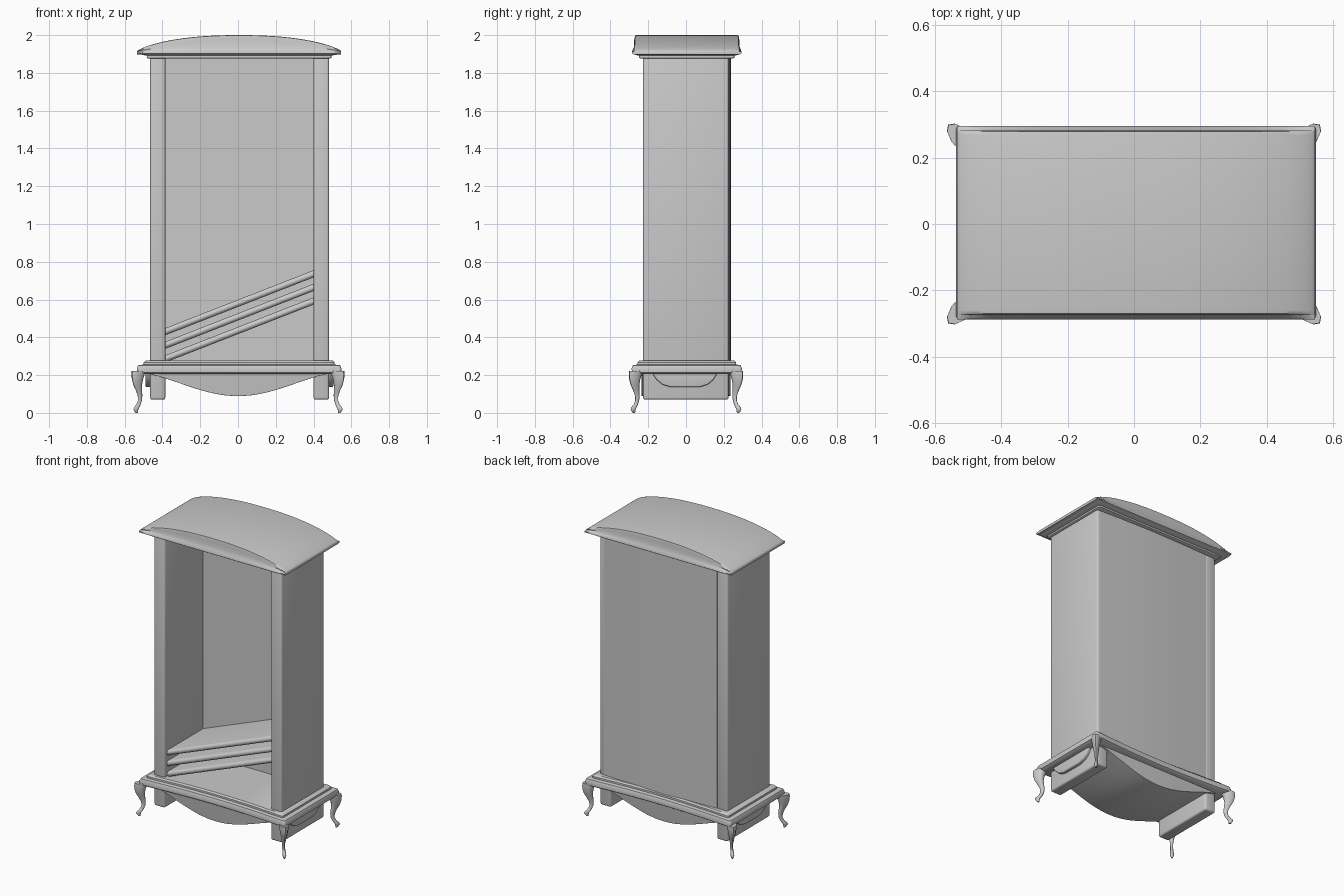
import bpy, bmesh, math

cube = bpy.data.objects.get("Cube")
if cube:
    bpy.data.objects.remove(cube, do_unlink=True)

CX, CY = 0.006, 0.004
grey = bpy.data.materials.new("plain grey")
grey.use_nodes = True
grey.diffuse_color = (0.59, 0.59, 0.59, 1)
grey.node_tree.nodes["Principled BSDF"].inputs["Base Color"].default_value = (0.59, 0.59, 0.59, 1)


def loft(name, rings, bevel=0, angle=40):
    """Skin a list of equal-length closed rings and cap both ends."""
    bm = bmesh.new()
    loops = [[bm.verts.new(p) for p in ring] for ring in rings]
    n = len(loops[0])
    for a, b in zip(loops, loops[1:]):
        for i in range(n):
            j = (i + 1) % n
            bm.faces.new((a[i], a[j], b[j], b[i]))
    bm.faces.new(loops[0][::-1])
    bm.faces.new(loops[-1])
    bmesh.ops.recalc_face_normals(bm, faces=bm.faces)
    mesh = bpy.data.meshes.new(name)
    bm.to_mesh(mesh)
    bm.free()
    obj = bpy.data.objects.new(name, mesh)
    bpy.context.collection.objects.link(obj)
    mesh.materials.append(grey)
    bpy.ops.object.select_all(action='DESELECT')
    obj.select_set(True)
    bpy.context.view_layer.objects.active = obj
    if bevel:
        mod = obj.modifiers.new("soft edge", 'BEVEL')
        mod.width, mod.segments, mod.limit_method = bevel, 3, 'ANGLE'
        bpy.ops.object.modifier_apply(modifier=mod.name)
    bpy.ops.object.shade_smooth_by_angle(angle=math.radians(angle))
    return obj


def box(name, x0, x1, y0, y1, z0, z1, bevel=0.01):
    return loft(name, [[(x0, y0, z), (x1, y0, z), (x1, y1, z), (x0, y1, z)]
                       for z in (z0, z1)], bevel)


def moulding(name, profile, dip, radius=0.012):
    """Stack rounded rectangles (half width, half depth, height); long sides curve in by dip."""
    rings = []
    for hx, hy, z in profile:
        ring = []
        for k, (sx, sy) in enumerate(((1, 1), (-1, 1), (-1, -1), (1, -1))):
            for s in range(4):
                a = math.radians(90 * k + 30 * s)
                ring.append((CX + sx * (hx - radius) + radius * math.cos(a),
                             CY + sy * (hy - radius) + radius * math.sin(a), z))
            if k % 2 == 0:
                for s in range(1, 16):
                    ring.append((CX + sx * (hx - radius) * (1 - s / 8),
                                 CY + sy * (hy - dip * math.sin(math.pi * s / 16)), z))
        rings.append(ring)
    return loft(name, rings)


# Side walls, running down past the base as block feet
for side, x0, x1 in (("right", -0.465, -0.385), ("left", 0.40, 0.482)):
    box(side + "_wall", x0, x1, -0.227, 0.225, 0.07, 1.89, 0.012)

# Back panel with a gently bowed outer face
bow = [(-0.387 + 0.837 * i / 16, 0.226 + 0.011 * math.sin(math.pi * i / 16)) for i in range(17)]
outline = [(0.45, 0.18), (-0.387, 0.18)] + bow
loft("back_panel", [[(x, y, z) for x, y in outline] for z in (0.26, 1.89)])

# Three sloping shelves with rounded front edges
section = [(0.185, 0.019), (0.185, -0.019)]
section += [(-0.185 - 0.019 * math.sin(a), -0.019 * math.cos(a))
            for a in (math.pi * i / 8 for i in range(9))]
for i in range(3):
    z0 = 0.285 + 0.072 * i
    loft(f"sloping_shelf_{i + 1}",
         [[(x, y, z0 + rise + dz) for y, dz in section]
          for x, rise in ((-0.387, 0), (0.402, 0.308))])

# Stepped base and the trim under the roof
moulding("base_moulding", [(0.525, 0.275, 0.205), (0.54, 0.29, 0.215), (0.542, 0.292, 0.235),
                           (0.535, 0.285, 0.252), (0.505, 0.262, 0.256), (0.505, 0.262, 0.268),
                           (0.495, 0.252, 0.277)], 0.024)
moulding("roof_trim", [(0.48, 0.243, 1.875), (0.488, 0.252, 1.88), (0.488, 0.252, 1.891),
                       (0.515, 0.275, 1.896), (0.53, 0.288, 1.904)], 0.0)

# Arched roof with a cove along the front and back
rings = []
for i in range(33):
    t = -math.cos(math.pi * i / 32)
    top = 1.915 + 0.085 * (1 - abs(t) ** 2.3) ** 0.75
    h = top - 1.913
    half = [(0.28, 1.898), (0.291, 1.903), (0.291, 1.911), (0.285, 1.912 + 0.15 * h),
            (0.276, 1.912 + 0.4 * h), (0.278, 1.912 + 0.75 * h), (0.274, top - 0.002), (0.264, top)]
    ring = [(CX + 0.54 * t, CY + y, z) for y, z in half]
    ring += [(CX + 0.54 * t, CY - y, z) for y, z in reversed(half)]
    rings.append(ring)
loft("arched_roof", rings, angle=50)

# Curved belly under the base
belly = []
for i in range(33):
    t = -1 + i / 16
    belly.append((CX - 0.006 + 0.52 * t, 0.212 - 0.123 * (0.5 + 0.5 * math.cos(math.pi * t)) ** 0.78))
loft("belly", [[(x, y, z) for x, z in belly] for y in (-0.236, 0.236)], 0.006)

# Scalloped aprons on both sides
scallop = [(-0.18, 0.212), (-0.155, 0.175), (-0.125, 0.15), (-0.08, 0.136), (0.07, 0.136),
           (0.115, 0.15), (0.145, 0.175), (0.167, 0.212)]
for side, x0, x1 in (("right", -0.49, -0.45), ("left", 0.465, 0.505)):
    loft(side + "_apron", [[(x, y, z) for y, z in scallop] for x in (x0, x1)], 0.008)

# Cabriole legs: (corner offset, half thickness, height) swept on the diagonal
curve = [(-0.004, 0.038, 0.222), (-0.002, 0.037, 0.205), (0.002, 0.032, 0.18), (0.002, 0.025, 0.15),
         (-0.004, 0.018, 0.12), (-0.009, 0.013, 0.09), (-0.008, 0.011, 0.065),
         (-0.001, 0.012, 0.045), (0.008, 0.015, 0.03), (0.013, 0.014, 0.018), (0.010, 0.007, 0.0)]
for fb, sy in (("front", -1), ("back", 1)):
    for side, sx in (("right", -1), ("left", 1)):
        legs = []
        for off, r, z in curve:
            ring = []
            for k in range(16):
                a = 2 * math.pi * k / 16
                # Pull the outer corner to a point
                q = r * (0.8 + 0.58 * max(0, math.cos(a - math.pi / 4)) ** 6)
                ring.append((sx * (0.526 + off + q * math.cos(a)),
                             sy * (0.265 + off + q * math.sin(a)), z))
            legs.append(ring)
        loft(f"{fb}_{side}_leg", legs, angle=60)
